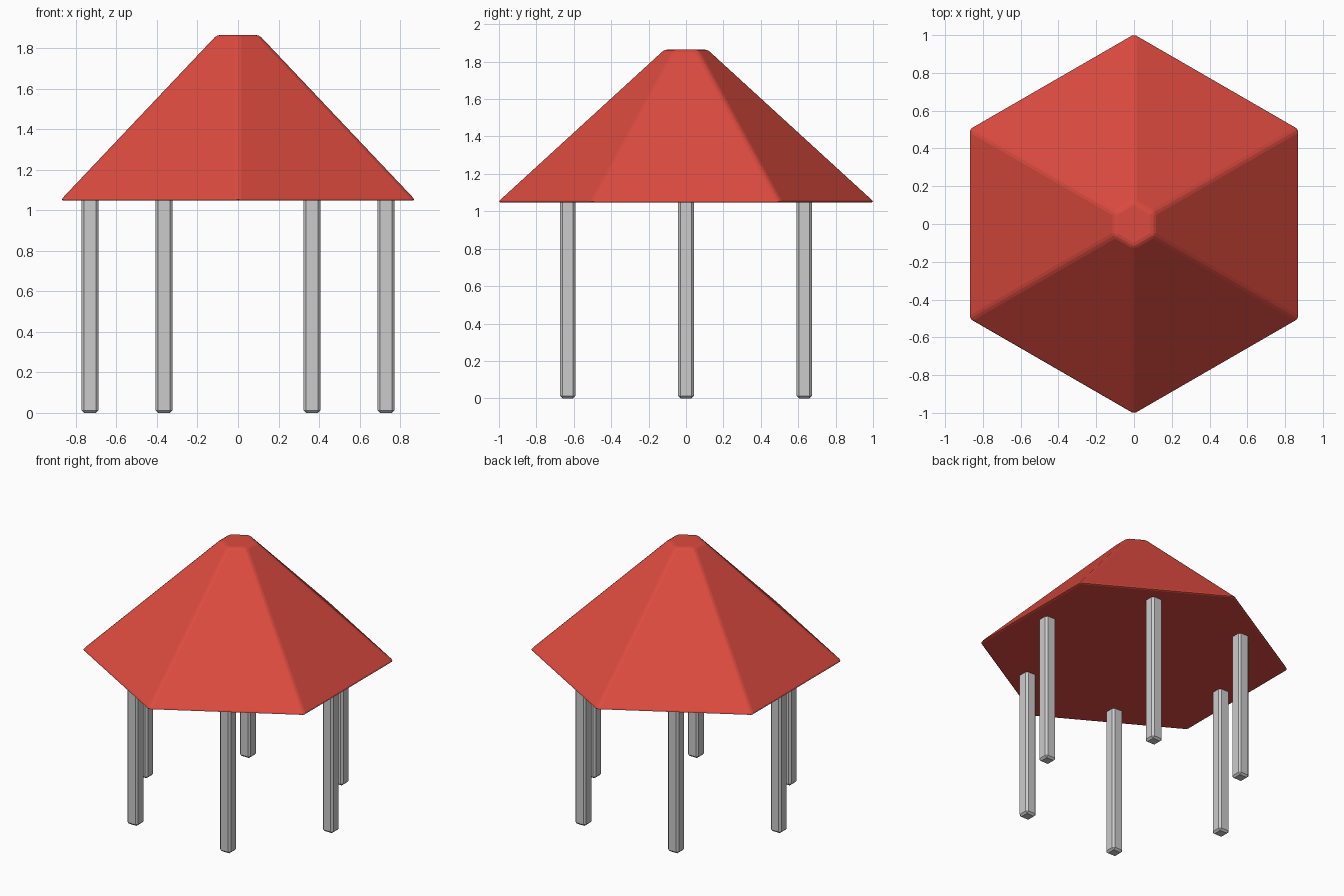
import bpy
from math import cos, sin, radians

if "Cube" in bpy.data.objects:
    bpy.data.objects.remove(bpy.data.objects["Cube"])


def bevel(obj, width, segments):
    mod = obj.modifiers.new("Bevel", 'BEVEL')
    mod.width = width
    mod.segments = segments
    mod.limit_method = 'NONE'


# Hexagonal roof: truncated pyramid, corners pointing along y
red = bpy.data.materials.new("roof_red")
red.diffuse_color = (0.72, 0.07, 0.05, 1)
red.use_nodes = True
red.node_tree.nodes["Principled BSDF"].inputs["Base Color"].default_value = red.diffuse_color
BASE, TOP = 1.047, 1.865
bpy.ops.mesh.primitive_cone_add(vertices=6, radius1=1.014, radius2=0.12,
                                depth=TOP - BASE,
                                location=(0, 0, (BASE + TOP) / 2))
roof = bpy.context.object
roof.name = "roof"
roof.data.materials.append(red)
bevel(roof, 0.018, 2)

# Six square posts, one under the middle of each eave
HEIGHT, WIDTH, RING = 1.06, 0.084, 0.73
for i in range(6):
    a = radians(60 * i)
    bpy.ops.mesh.primitive_cube_add(size=1, location=(RING * cos(a), RING * sin(a), HEIGHT / 2))
    post = bpy.context.object
    post.name = f"post_{i + 1}"
    for v in post.data.vertices:
        v.co.x *= WIDTH
        v.co.y *= WIDTH
        v.co.z *= HEIGHT
    bevel(post, 0.013, 1)
